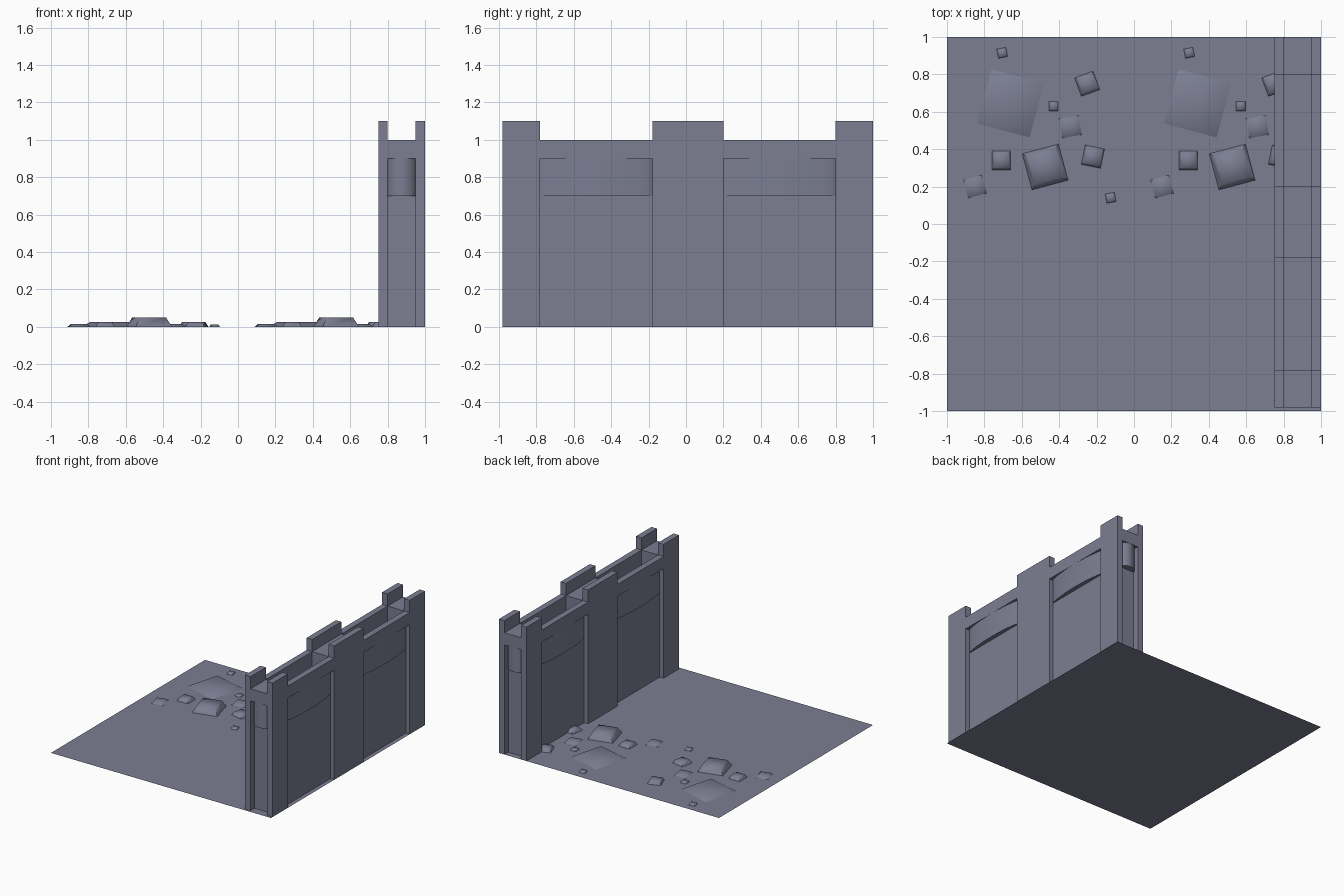
import bpy, bmesh, math

if "Cube" in bpy.data.objects:
    bpy.data.objects.remove(bpy.data.objects["Cube"])

stone = bpy.data.materials.new("slate_grey")
stone.diffuse_color = (0.20, 0.21, 0.29, 1)
stone.use_nodes = True
stone.node_tree.nodes["Principled BSDF"].inputs["Base Color"].default_value = stone.diffuse_color


def finish(name, bm, smooth=None):
    bmesh.ops.recalc_face_normals(bm, faces=bm.faces)
    me = bpy.data.meshes.new(name)
    bm.to_mesh(me)
    bm.free()
    ob = bpy.data.objects.new(name, me)
    bpy.context.collection.objects.link(ob)
    me.materials.append(stone)
    if smooth:
        bpy.ops.object.select_all(action='DESELECT')
        ob.select_set(True)
        bpy.context.view_layer.objects.active = ob
        bpy.ops.object.shade_smooth_by_angle(angle=math.radians(smooth))
    return ob


def prism(bm, outline, z0, z1):
    lo = [bm.verts.new((x, y, z0)) for x, y in outline]
    hi = [bm.verts.new((x, y, z1)) for x, y in outline]
    n = len(lo)
    bm.faces.new(lo[::-1])
    bm.faces.new(hi)
    for i in range(n):
        j = (i + 1) % n
        bm.faces.new((lo[i], lo[j], hi[j], hi[i]))


def box(bm, x0, x1, y0, y1, z0, z1):
    prism(bm, [(x0, y0), (x1, y0), (x1, y1), (x0, y1)], z0, z1)


def bulge(a, b, base, top, steps=14):
    """Points along a..b that swell from depth base to depth top."""
    pts = []
    for i in range(steps + 1):
        t = 0.5 - 0.5 * math.cos(math.pi * i / steps)
        h = max(0, math.sin(math.pi * t)) ** 0.6
        pts.append((a + (b - a) * t, base + (top - base) * h))
    return pts


# Ground tile
bm = bmesh.new()
bm.faces.new([bm.verts.new(p) for p in ((-1, -1, 0), (1, -1, 0), (1, 1, 0), (-1, 1, 0))])
finish("ground", bm)

X0, X1, X2, X3 = 0.75, 0.80, 0.95, 1.0
Y0, Y1 = -0.98, 1.0
PILLARS = [(Y0, -0.78), (-0.18, 0.20), (0.80, Y1)]
BAYS = [(-0.78, -0.18), (0.20, 0.80)]
DEPTH = 0.035

# Pillars: the end ones have a recessed channel under a cap
bm = bmesh.new()
box(bm, X0, X3, *PILLARS[1], 0, 1)
for (a, b), front in ((PILLARS[0], True), (PILLARS[2], False)):
    for x0, x1 in ((X0, X1), (X2, X3)):
        box(bm, x0, x1, a, b, 0, 1)
    box(bm, X1, X2, a, b, 0.9, 1)
    box(bm, X1, X2, a + (0.05 if front else 0), b - (0 if front else 0.05), 0, 0.9)
finish("pillars", bm)

# Rails along the top of each bay, leaving the trough open
bm = bmesh.new()
for a, b in BAYS:
    for x0, x1 in ((X0, X1), (X2, X3)):
        box(bm, x0, x1, a, b, 0.9, 1)
finish("top_rails", bm)

# Recessed lower wall panels
bm = bmesh.new()
for a, b in BAYS:
    box(bm, X0 + DEPTH, X3 - DEPTH, a, b, 0, 0.7)
finish("wall_panels", bm)

# Rounded bands below the rails, on both faces of the wall
bm = bmesh.new()
for a, b in BAYS:
    for base, top, inner in ((X0 + DEPTH, X0, X1), (X3 - DEPTH, X3, X2)):
        curve = [(x, y) for y, x in bulge(a, b, base, top)]
        prism(bm, curve + [(inner, b), (inner, a)], 0.7, 0.9)
finish("rounded_bands", bm, 35)

# Rounded drums in the channels at the wall ends
bm = bmesh.new()
for base, top, inner in ((Y0 + 0.05, Y0, Y0 + 0.08), (Y1 - 0.05, Y1, Y1 - 0.08)):
    prism(bm, bulge(X1, X2, base, top) + [(X2, inner), (X1, inner)], 0.7, 0.9)
finish("end_drums", bm, 35)

# Battlements
bm = bmesh.new()
for a, b in PILLARS:
    for x0, x1 in ((X0, X1), (X2, X3)):
        box(bm, x0, x1, a, b, 1, 1.1)
finish("battlements", bm)

# Loose stones: x, y, base width, base depth, turn, height
STONES = [
    (-0.705, 0.915, 0.05, 0.05, 12, 0.012),
    (-0.66, 0.645, 0.29, 0.30, -15, 0.025),
    (-0.25, 0.75, 0.105, 0.105, 20, 0.025),
    (-0.43, 0.63, 0.05, 0.05, 0, 0.012),
    (-0.34, 0.52, 0.105, 0.105, 10, 0.015),
    (-0.71, 0.34, 0.10, 0.10, 0, 0.025),
    (-0.475, 0.305, 0.20, 0.20, 15, 0.05),
    (-0.22, 0.36, 0.105, 0.105, -12, 0.025),
    (-0.85, 0.20, 0.10, 0.10, 15, 0.015),
    (-0.125, 0.14, 0.05, 0.05, 10, 0.012),
]
bm = bmesh.new()
for shift in (0, 1):
    for x, y, w, d, turn, h in STONES:
        c, s = math.cos(math.radians(turn)), math.sin(math.radians(turn))
        rings = []
        for k, z in ((1, 0), (0.74, h)):
            rings.append([bm.verts.new((x + shift + c * u * w * k / 2 - s * v * d * k / 2,
                                        y + s * u * w * k / 2 + c * v * d * k / 2, z))
                          for u, v in ((-1, -1), (1, -1), (1, 1), (-1, 1))])
        lo, hi = rings
        bm.faces.new(hi)
        for i in range(4):
            j = (i + 1) % 4
            bm.faces.new((lo[i], lo[j], hi[j], hi[i]))
finish("loose_stones", bm, 65)
